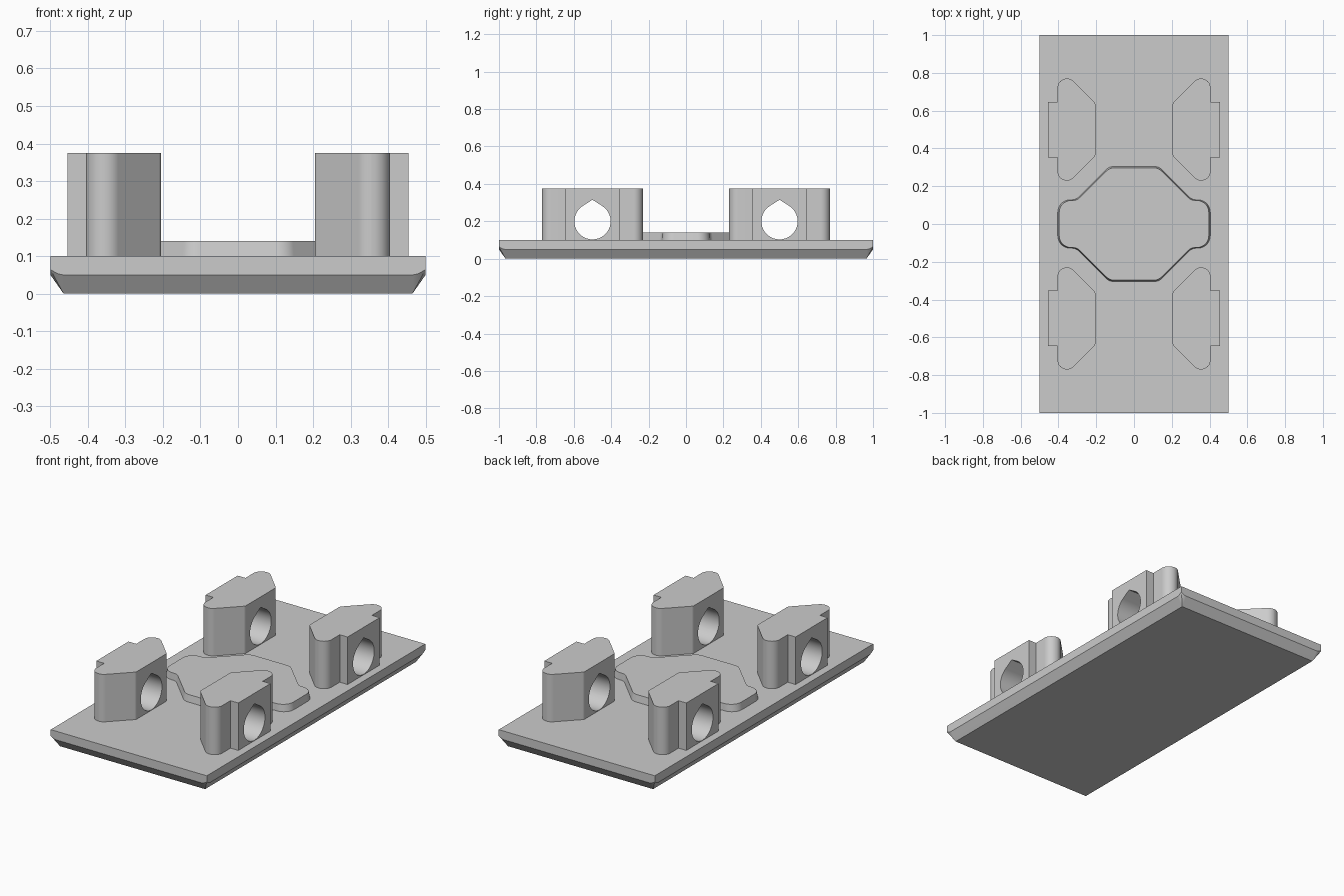
import bpy, bmesh
from math import sin, cos, pi, acos, radians, tan
from mathutils import Vector

if "Cube" in bpy.data.objects:
    bpy.data.objects.remove(bpy.data.objects["Cube"])

GREY = (0.6, 0.6, 0.6, 1)
grey = bpy.data.materials.new("plain_grey")
grey.use_nodes = True
grey.diffuse_color = GREY
grey.node_tree.nodes["Principled BSDF"].inputs["Base Color"].default_value = GREY


def make(name, bm):
    bmesh.ops.recalc_face_normals(bm, faces=bm.faces)
    mesh = bpy.data.meshes.new(name)
    bm.to_mesh(mesh)
    bm.free()
    mesh.materials.append(grey)
    ob = bpy.data.objects.new(name, mesh)
    bpy.context.collection.objects.link(ob)
    return ob


def smooth(ob):
    """Round off the fillets while large faces stay flat."""
    bpy.ops.object.select_all(action='DESELECT')
    ob.select_set(True)
    bpy.context.view_layer.objects.active = ob
    bpy.ops.object.shade_smooth_by_angle(angle=radians(25))
    ob.modifiers.new("flat_faces", 'WEIGHTED_NORMAL').keep_sharp = True


def rounded(corners, steps=8):
    """Outline through (x, y, radius) corners with filleted arcs."""
    out = []
    for i, (x, y, r) in enumerate(corners):
        p = Vector((x, y))
        if not r:
            out.append(p)
            continue
        a = (Vector(corners[i - 1][:2]) - p).normalized()
        b = (Vector(corners[(i + 1) % len(corners)][:2]) - p).normalized()
        half = acos(max(-1, min(1, a.dot(b)))) / 2
        centre = p + (a + b).normalized() * r / sin(half)
        start = (p + a * r / tan(half) - centre).normalized()
        end = (p + b * r / tan(half) - centre).normalized()
        for k in range(steps + 1):
            t, sweep = k / steps, pi - 2 * half
            direction = start * sin((1 - t) * sweep) + end * sin(t * sweep)
            out.append(centre + direction.normalized() * r)
    return out


def prism(bottom, top):
    """Loft between two 3D rings and cap both ends."""
    bm = bmesh.new()
    lo, hi = [bm.verts.new(p) for p in bottom], [bm.verts.new(p) for p in top]
    n = len(lo)
    for i in range(n):
        j = (i + 1) % n
        bm.faces.new((lo[i], lo[j], hi[j], hi[i]))
    bm.faces.new(lo)
    bm.faces.new(hi)
    return bm


# Base plate: sharp-cornered slab with a chamfer that wraps conically at the corners
CH, STEPS = 0.035, 8
bm = bmesh.new()
ring, feet, top = [], [], []
for q, (sx, sy) in enumerate(((1, 1), (-1, 1), (-1, -1), (1, -1))):
    cx, cy = sx * (0.5 - CH), sy * (1 - CH)
    feet.append(bm.verts.new((cx, cy, 0)))
    top.append(bm.verts.new((sx * 0.5, sy, 0.1)))
    arc = []
    for k in range(STEPS + 1):
        a = q * pi / 2 + k * pi / 2 / STEPS
        d = 1 / max(abs(cos(a)), abs(sin(a)))
        arc.append(bm.verts.new((cx + CH * d * cos(a), cy + CH * d * sin(a), 0.05 + 0.035 * (d - 1))))
    for k in range(STEPS):
        bm.faces.new((feet[q], arc[k], arc[k + 1]))
    ring.append(arc)
for q in range(4):
    n, mid = (q + 1) % 4, STEPS // 2
    bm.faces.new((feet[q], ring[q][-1], ring[n][0], feet[n]))
    bm.faces.new(ring[q][mid:] + ring[n][:mid + 1] + [top[n], top[q]])
bm.faces.new(feet)
bm.faces.new(top)
smooth(make("base_plate", bm))

# Raised centre pad, slightly tapered
quarter = [(0.4, 0.127, 0.065), (0.305, 0.127, 0.05), (0.13, 0.302, 0.06)]
half_pad = quarter + [(-x, y, r) for x, y, r in reversed(quarter)]
pad = rounded(half_pad + [(-x, -y, r) for x, y, r in half_pad])
smooth(make("centre_pad", prism([(p.x * 1.01, p.y * 1.01, 0.099) for p in pad],
                                [(p.x * 0.99, p.y * 0.985, 0.14) for p in pad])))


# Posts: wedge-ended blocks, each with a teardrop hole running across
def post(name, side, y0):
    r, c = 0.05, 0.355
    tip = 0.22 + r
    upper = [(0.455, 0.147, 0), (c + r, 0.147, 0), (c + r, tip, 0.049),
             (c - r * tan(pi / 8), tip, r), (0.205, 0.14, 0.02)]
    outline = rounded(upper + [(x, -y, rad) for x, y, rad in reversed(upper)])
    pts = [(side * p.x, y0 + p.y) for p in outline]
    ob = make(name, prism([(x, y, 0.099) for x, y in pts], [(x, y, 0.375) for x, y in pts]))

    rad, zc, peak = 0.097, 0.2, 0.115
    t = acos(rad / peak)
    hole = [(y0, zc + peak)]
    for k in range(33):
        a = pi / 2 + t + k * (2 * pi - 2 * t) / 32
        hole.append((y0 + rad * cos(a), zc + rad * sin(a)))
    cutter = make("hole_cutter", prism([(side * 0.1, y, z) for y, z in hole],
                                       [(side * 0.6, y, z) for y, z in hole]))
    cutter.hide_render = True
    mod = ob.modifiers.new("hole", 'BOOLEAN')
    mod.operation, mod.solver, mod.object = 'DIFFERENCE', 'EXACT', cutter
    bpy.context.view_layer.objects.active = ob
    bpy.ops.object.modifier_apply(modifier="hole")
    bpy.data.objects.remove(cutter)
    smooth(ob)


for side, s in (("left", 1), ("right", -1)):
    for end, y0 in (("front", -0.5), ("back", 0.5)):
        post(f"{end}_{side}_post", s, y0)
